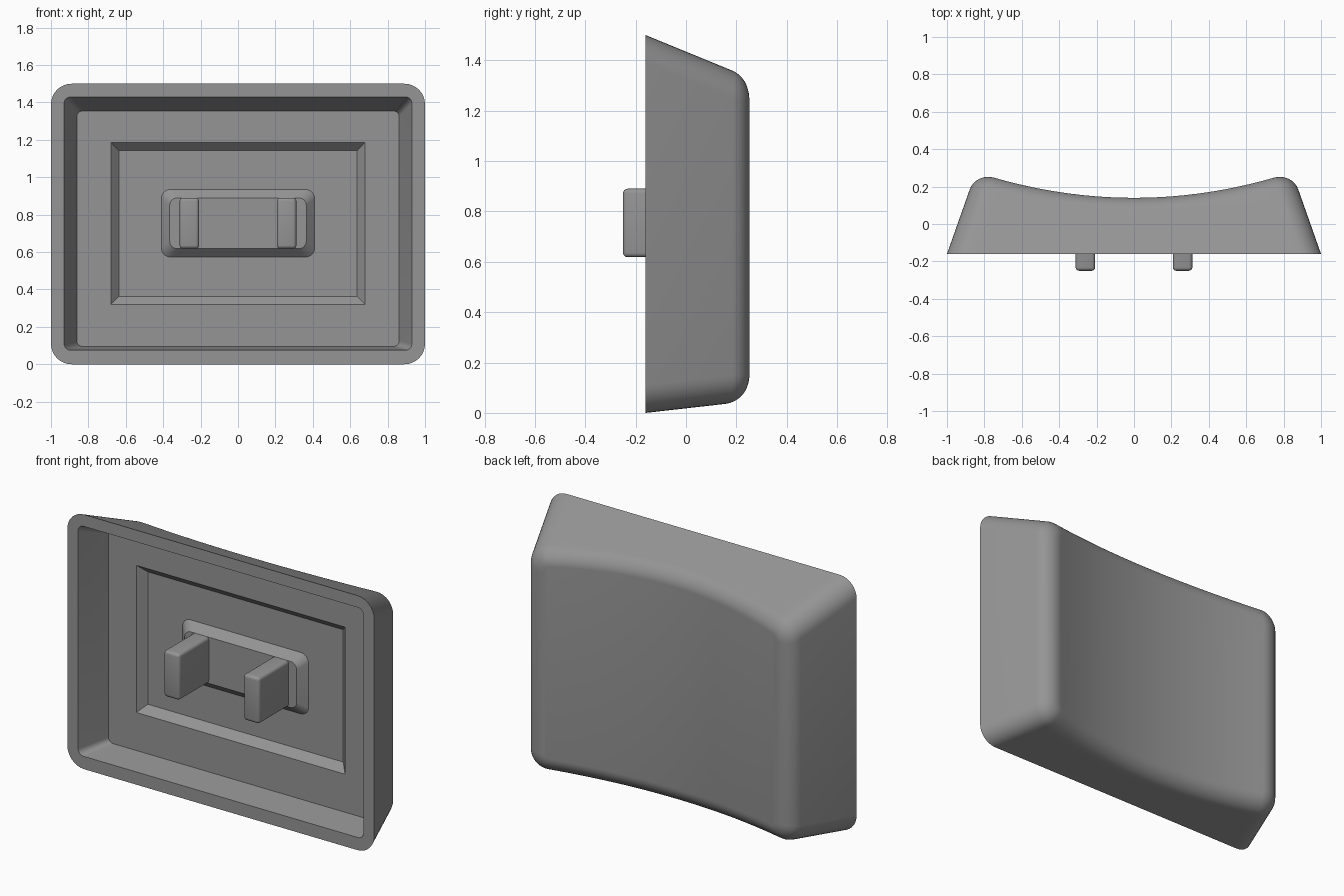
import bpy, bmesh, math

if "Cube" in bpy.data.objects:
    bpy.data.objects.remove(bpy.data.objects["Cube"])

K, N = 8, 28                      # corner segments, segments along the long edges
FRONT, FLOOR, DEEP = -0.16, 0.025, 0.07

grey = bpy.data.materials.new("grey plastic")
grey.diffuse_color = (0.3, 0.3, 0.3, 1)
grey.use_nodes = True
grey.node_tree.nodes["Principled BSDF"].inputs["Base Color"].default_value = grey.diffuse_color


def rounded_rect(hx, z0, z1, r):
    """(x, z, outward nx, outward nz): lower half left to right, upper half back."""
    low = []
    for k in range(K + 1):
        a = math.pi / 2 * k / K
        low.append((-hx + r - r * math.cos(a), -r * math.sin(a), -math.cos(a), -math.sin(a)))
    right = [(-x, z, -nx, nz) for x, z, nx, nz in reversed(low)]
    x0 = hx - r
    mid = [(-x0 + 2 * x0 * i / N, -r, 0, -1) for i in range(1, N)]
    low = low + mid + right
    ring = [(x, z0 + r + z, nx, nz) for x, z, nx, nz in low]
    ring += [(x, z1 - r - z, nx, -nz) for x, z, nx, nz in reversed(low)]
    return ring


COUNT = len(rounded_rect(1, 0, 1, 0.1))


def dish(x):
    return 0.14 + x * x / 5.2


def section(y):
    """Size of the tapered body at depth y."""
    d = y - FRONT
    return 1 - 0.353 * d, 0.113 * d, 1.5 - 0.41 * d


def wall(i, y):
    x, z, nx, nz = rounded_rect(*section(y), 0.11)[i]
    return x, y, z, nx, nz


def flat_ring(y, hx, z0, z1, r):
    return [(x, y, z) for x, z, _, _ in rounded_rect(hx, z0, z1, r)]


# Rounded rim between the tapered walls and the dished back
STEPS = 8
fillet = [[] for _ in range(STEPS + 1)]
for i in range(COUNT):
    y = 0.2
    for _ in range(6):
        y = dish(wall(i, y)[0])
    tx, ty, tz, nx, nz = wall(i, y)
    drop = 0.092 * nx * nx + (0.062 if nz > 0 else 0.09) * nz * nz
    start = wall(i, y - drop)[:3]
    hx, z0, z1 = section(y)
    ex, ez, _, _ = rounded_rect(hx - 0.098, z0 + 0.09, z1 - 0.067, 0.02)[i]
    end = (ex, dish(ex), ez)
    for s in range(STEPS + 1):
        t = s / STEPS
        a, b, c = (1 - t) ** 2, 2 * t * (1 - t) * 0.707, t * t
        fillet[s].append([(a * p + b * q + c * e) / (a + b + c)
                          for p, q, e in zip(start, (tx, ty, tz), end)])

# Shell: from the back, round the walls, into the cavity, recess and raised pad
rings = fillet[::-1] + [
    flat_ring(FRONT, 1, 0, 1.5, 0.11),
    flat_ring(FRONT, 0.93, 0.075, 1.43, 0.035),
    flat_ring(FLOOR, 0.862, 0.096, 1.354, 0.03),
    flat_ring(FLOOR, 0.68, 0.32, 1.187, 0),
    flat_ring(DEEP, 0.637, 0.363, 1.143, 0),
    flat_ring(DEEP, 0.41, 0.573, 0.935, 0.05),
    flat_ring(FLOOR, 0.365, 0.618, 0.89, 0.04),
]
bm = bmesh.new()
loops = [[bm.verts.new(p) for p in ring] for ring in rings]
for a, b in zip(loops, loops[1:]):
    for i in range(COUNT):
        j = (i + 1) % COUNT
        bm.faces.new((a[i], a[j], b[j], b[i]))
for loop in (loops[0], loops[-1]):
    for i in range(COUNT // 2 - 1):
        bm.faces.new((loop[i], loop[i + 1], loop[COUNT - 2 - i], loop[COUNT - 1 - i]))
bmesh.ops.remove_doubles(bm, verts=bm.verts, dist=1e-5)
bmesh.ops.recalc_face_normals(bm, faces=bm.faces)


def finish(name, bm):
    mesh = bpy.data.meshes.new(name)
    bm.to_mesh(mesh)
    bm.free()
    mesh.materials.append(grey)
    obj = bpy.data.objects.new(name, mesh)
    bpy.context.collection.objects.link(obj)
    bpy.ops.object.select_all(action='DESELECT')
    obj.select_set(True)
    bpy.context.view_layer.objects.active = obj
    bpy.ops.object.shade_smooth_by_angle(angle=math.radians(30))
    return obj


finish("cap_shell", bm)

# Two mounting prongs
for side, name in ((-1, "left_prong"), (1, "right_prong")):
    bm = bmesh.new()
    bmesh.ops.create_cube(bm, size=1)
    for v in bm.verts:
        v.co = (side * 0.26 + v.co.x * 0.104, -0.1 + v.co.y * 0.3, 0.754 + v.co.z * 0.272)
    edges = [e for e in bm.edges if min(v.co.y for v in e.verts) < -0.2]
    bmesh.ops.bevel(bm, geom=edges, offset=0.018, segments=4, profile=0.5, affect='EDGES')
    finish(name, bm)
